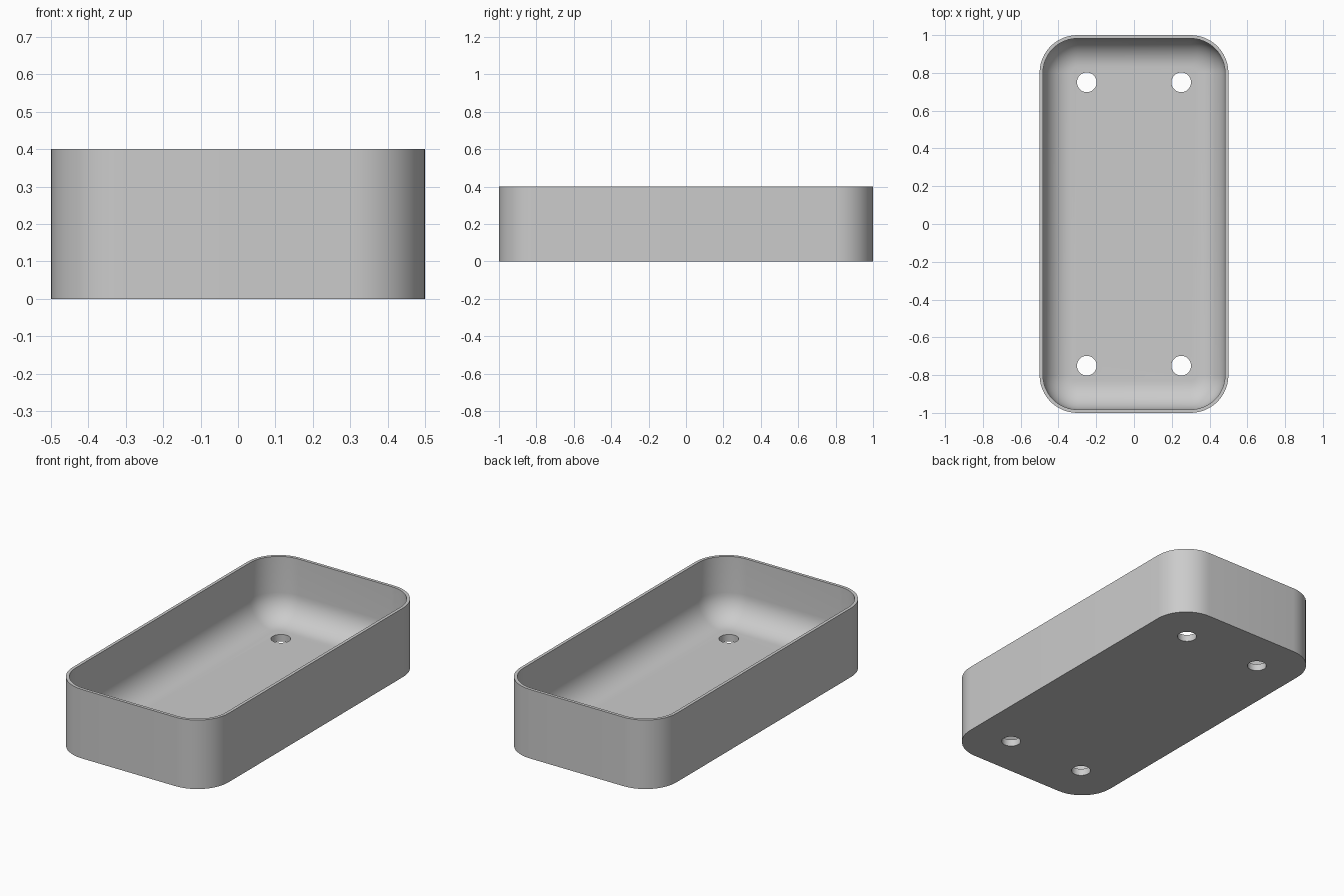
import bpy
import bmesh
from math import cos, sin, pi

if "Cube" in bpy.data.objects:
    bpy.data.objects.remove(bpy.data.objects["Cube"], do_unlink=True)

HALF_X, HALF_Y, HEIGHT = 0.5, 1.0, 0.4
CORNER, WALL, FLOOR, FILLET = 0.2, 0.018, 0.04, 0.15
HOLE_X, HOLE_Y, HOLE_RADIUS = 0.25, 0.75, 0.052
CORNER_STEPS, FILLET_STEPS = 12, 12

grey = bpy.data.materials.new("plain grey")
grey.use_nodes = True
colour = (0.6, 0.6, 0.6, 1)
grey.diffuse_color = colour
grey.node_tree.nodes["Principled BSDF"].inputs["Base Color"].default_value = colour


def rounded_ring(bm, inset, z):
    """Rounded rectangle of vertices, shrunk inwards by inset."""
    radius = CORNER - inset
    ring = []
    for quarter, (sx, sy) in enumerate([(1, 1), (-1, 1), (-1, -1), (1, -1)]):
        for step in range(CORNER_STEPS + 1):
            a = (quarter + step / CORNER_STEPS) * pi / 2
            ring.append(bm.verts.new((sx * (HALF_X - CORNER) + radius * cos(a),
                                      sy * (HALF_Y - CORNER) + radius * sin(a), z)))
    return ring


# Wall and floor section: outside upwards, over the rim, down the inner fillet
section = [(0, 0), (0, HEIGHT), (WALL, HEIGHT)]
for step in range(FILLET_STEPS + 1):
    a = step / FILLET_STEPS * pi / 2
    section.append((WALL + FILLET * (1 - cos(a)), FLOOR + FILLET * (1 - sin(a))))

# Tray shell
bm = bmesh.new()
rings = [rounded_ring(bm, inset, z) for inset, z in section]
for low, high in zip(rings, rings[1:]):
    for i in range(len(low)):
        j = (i + 1) % len(low)
        bm.faces.new((low[i], low[j], high[j], high[i]))
bm.faces.new(rings[0][::-1])
bm.faces.new(rings[-1])
bmesh.ops.recalc_face_normals(bm, faces=bm.faces)
mesh = bpy.data.meshes.new("tray")
bm.to_mesh(mesh)
bm.free()
mesh.materials.append(grey)
tray = bpy.data.objects.new("tray", mesh)
bpy.context.collection.objects.link(tray)

# Four round holes through the floor
for sx in (-1, 1):
    for sy in (-1, 1):
        bpy.ops.mesh.primitive_cylinder_add(vertices=48, radius=HOLE_RADIUS, depth=0.3,
                                            location=(sx * HOLE_X, sy * HOLE_Y, 0))
        cutter = bpy.context.object
        cutter.name = "hole_cutter"
        cutter.hide_render = True
        cutter.data.materials.append(grey)
        cut = tray.modifiers.new("hole", "BOOLEAN")
        cut.operation = "DIFFERENCE"
        cut.solver = "EXACT"
        cut.object = cutter
        bpy.context.view_layer.objects.active = tray
        bpy.ops.object.modifier_apply(modifier=cut.name)
        bpy.data.objects.remove(cutter, do_unlink=True)

# Smooth walls and fillets, crisp rim and hole edges
bpy.ops.object.select_all(action="DESELECT")
tray.select_set(True)
bpy.context.view_layer.objects.active = tray
bpy.ops.object.shade_smooth_by_angle(angle=pi / 6)
